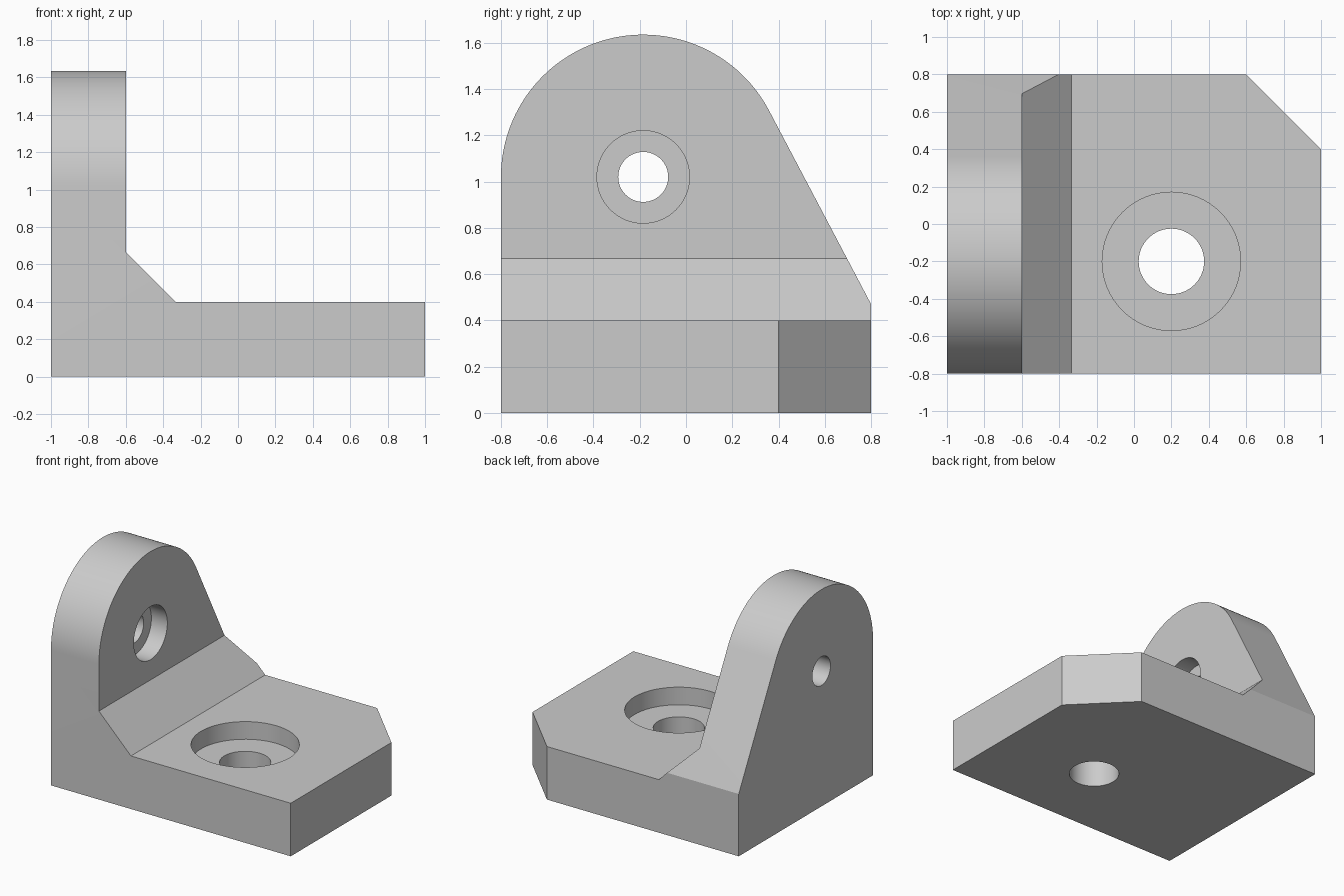
import bpy
import bmesh
from math import acos, atan2, cos, sin, hypot, pi, radians
from mathutils import Vector

cube = bpy.data.objects.get("Cube")
if cube:
    bpy.data.objects.remove(cube, do_unlink=True)

# One plain grey for the whole bracket
grey = bpy.data.materials.new("plain grey")
grey.use_nodes = True
colour = (0.6, 0.6, 0.6, 1)
grey.diffuse_color = colour
grey.node_tree.nodes["Principled BSDF"].inputs["Base Color"].default_value = colour


def prism(name, outline, axis, start, end):
    """Extrude a 2D outline along x, y or z; outline uses the other two axes in order."""
    def place(point, depth):
        coords = list(point)
        coords.insert("xyz".index(axis), depth)
        return Vector(coords)
    bm = bmesh.new()
    face = bm.faces.new([bm.verts.new(place(p, start)) for p in outline])
    new = bmesh.ops.extrude_face_region(bm, geom=[face])["geom"]
    moved = [v for v in new if isinstance(v, bmesh.types.BMVert)]
    bmesh.ops.translate(bm, verts=moved, vec=place((0, 0), end - start))
    bmesh.ops.recalc_face_normals(bm, faces=bm.faces)
    mesh = bpy.data.meshes.new(name)
    bm.to_mesh(mesh)
    bm.free()
    mesh.materials.append(grey)
    obj = bpy.data.objects.new(name, mesh)
    bpy.context.collection.objects.link(obj)
    return obj


def arc(centre, radius, a0, a1, steps):
    angles = [a0 + (a1 - a0) * i / steps for i in range(steps + 1)]
    return [(centre[0] + radius * cos(a), centre[1] + radius * sin(a)) for a in angles]


def circle(centre, radius):
    return arc(centre, radius, 0, 2 * pi, 64)[:-1]


def combine(target, tool, operation):
    mod = target.modifiers.new(tool.name, "BOOLEAN")
    mod.operation = operation
    mod.solver = "EXACT"
    mod.object = tool
    bpy.context.view_layer.objects.active = target
    bpy.ops.object.modifier_apply(modifier=mod.name)
    bpy.data.objects.remove(tool, do_unlink=True)


# L-shaped section with a sloped inner corner
bracket = prism("angle_bracket", [(-1, 0), (1, 0), (1, 0.4), (-0.333, 0.4),
                                  (-0.6, 0.667), (-0.6, 1.8), (-1, 1.8)], "y", -1, 1)

# Side silhouette: rounded top running tangent into a sloped flank
ear, ear_r, foot = (-0.185, 1.02), 0.615, (0.8, 0.47)
dy, dz = foot[0] - ear[0], foot[1] - ear[1]
tangent = atan2(dz, dy) + acos(ear_r / hypot(dy, dz))
side = [(-0.8, -0.1), (0.8, -0.1), foot] + arc(ear, ear_r, tangent, pi, 64)
combine(bracket, prism("side_outline", side, "x", -1.2, 1.2), "INTERSECT")

# Cut-off base corner
corner = [(0.5, 0.9), (1.1, 0.3), (1.1, 0.9)]
combine(bracket, prism("corner_cut", corner, "z", -0.2, 0.6), "DIFFERENCE")

# Counterbored holes through the base and the upright
base = (0.2, -0.2)
for name, centre, radius, axis, start, end in (
        ("base_recess", base, 0.37, "z", 0.267, 0.6),
        ("base_hole", base, 0.175, "z", -0.2, 0.6),
        ("upright_recess", ear, 0.2, "x", -0.733, -0.4),
        ("upright_hole", ear, 0.108, "x", -1.2, -0.4)):
    combine(bracket, prism(name, circle(centre, radius), axis, start, end), "DIFFERENCE")

# Smooth curved walls, crisp edges
bpy.ops.object.select_all(action="DESELECT")
bracket.select_set(True)
bpy.context.view_layer.objects.active = bracket
bpy.ops.object.shade_smooth_by_angle(angle=radians(25))
